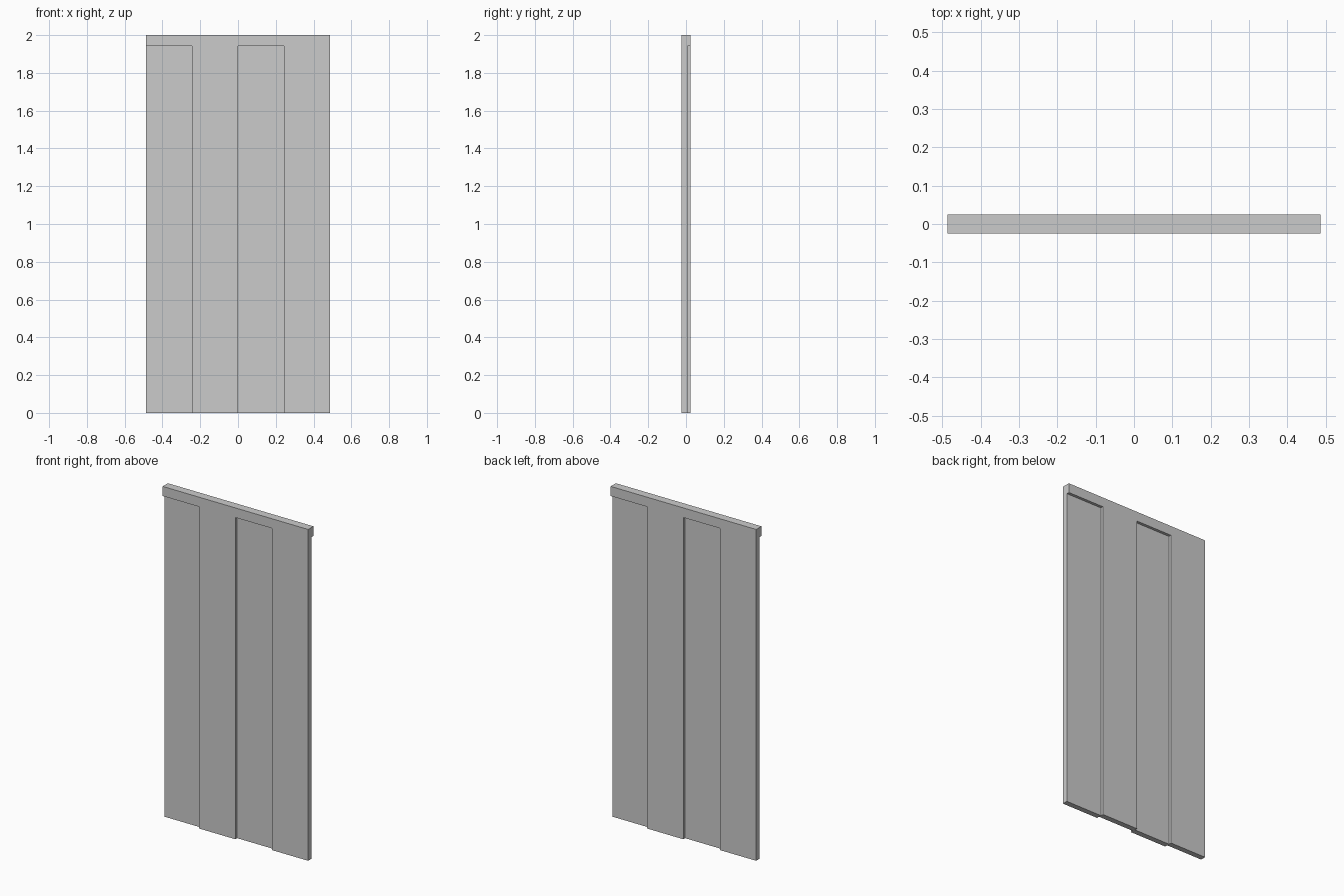
import bpy

if "Cube" in bpy.data.objects:
    bpy.data.objects.remove(bpy.data.objects["Cube"])

WIDTH, DEPTH, HEIGHT = 0.972, 0.05, 2.0
HEADER_Z = 1.942        # underside of the top rail
BOARD_DEPTH = 0.033     # boards are thinner than the rail
COUNT = 4


def box(name, x0, x1, y0, y1, z0, z1):
    verts = [(x, y, z) for z in (z0, z1)
             for x, y in ((x0, y0), (x1, y0), (x1, y1), (x0, y1))]
    faces = [(3, 2, 1, 0), (4, 5, 6, 7)]
    faces += [(i, (i + 1) % 4, (i + 1) % 4 + 4, i + 4) for i in range(4)]
    mesh = bpy.data.meshes.new(name)
    mesh.from_pydata(verts, [], faces)
    obj = bpy.data.objects.new(name, mesh)
    bpy.context.collection.objects.link(obj)
    return obj


# Top rail, full depth
box("top_rail", -WIDTH / 2, WIDTH / 2, -DEPTH / 2, DEPTH / 2, HEADER_Z, HEIGHT)

# Vertical boards, alternately flush with the back and the front of the rail
step = WIDTH / COUNT
for i in range(COUNT):
    x = -WIDTH / 2 + i * step
    y = DEPTH / 2 - BOARD_DEPTH if i % 2 == 0 else -DEPTH / 2
    box(f"board_{i + 1}", x, x + step, y, y + BOARD_DEPTH, 0, HEADER_Z)
